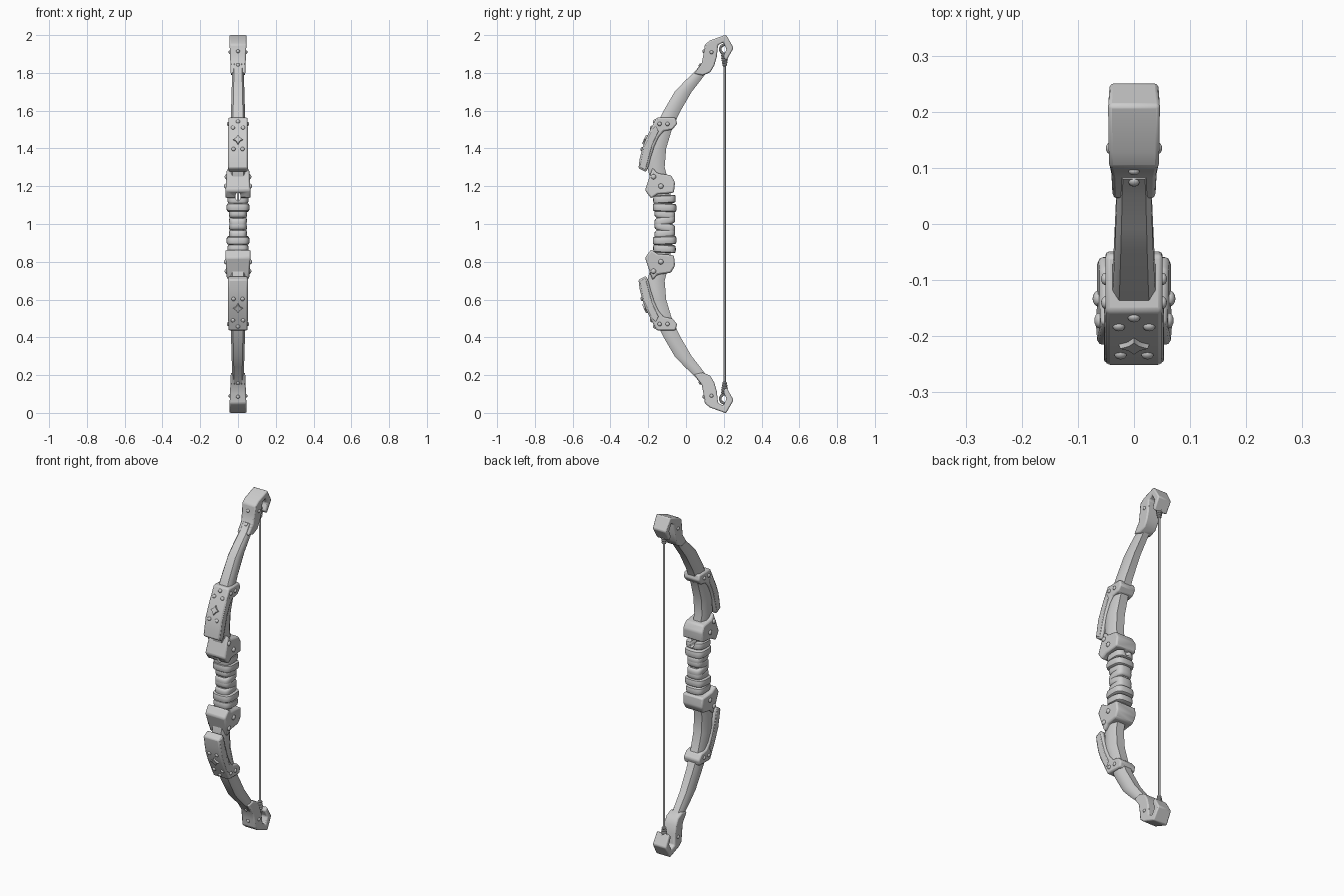
import bpy, bmesh, math
from mathutils import Matrix, Vector

cube = bpy.data.objects.get("Cube")
if cube:
    bpy.data.objects.remove(cube)

grey = bpy.data.materials.new("plain_grey")
grey.use_nodes = True
grey.diffuse_color = (0.6, 0.6, 0.6, 1)
grey.node_tree.nodes["Principled BSDF"].inputs["Base Color"].default_value = (0.6, 0.6, 0.6, 1)


def finish(name, bm, bevel=0, mirror=True, segments=2, flip=True):
    """Turn a bmesh into an object whose origin is the middle of the bow."""
    if flip:
        bmesh.ops.recalc_face_normals(bm, faces=bm.faces)
    mesh = bpy.data.meshes.new(name)
    bm.to_mesh(mesh)
    bm.free()
    mesh.materials.append(grey)
    ob = bpy.data.objects.new(name, mesh)
    ob.location.z = 1
    bpy.context.collection.objects.link(ob)
    if bevel:
        m = ob.modifiers.new("soft_edges", 'BEVEL')
        m.width, m.segments, m.limit_method = bevel, segments, 'ANGLE'
        m.angle_limit = math.radians(35)
    if mirror:
        m = ob.modifiers.new("both_halves", 'MIRROR')
        m.use_axis = (False, False, True)
    bpy.ops.object.select_all(action='DESELECT')
    ob.select_set(True)
    bpy.context.view_layer.objects.active = ob
    bpy.ops.object.shade_smooth_by_angle(angle=math.radians(40))
    return ob


def plate(name, outline, width, bevel):
    """Side outline in (y, z), extruded across x; width is a function of z."""
    bm = bmesh.new()
    sides = [[bm.verts.new((s * width(z), y, z)) for y, z in outline] for s in (-1, 1)]
    for side in sides:
        bm.faces.new(side)
    n = len(outline)
    for i in range(n):
        j = (i + 1) % n
        bm.faces.new((sides[0][i], sides[0][j], sides[1][j], sides[1][i]))
    return finish(name, bm, bevel)


def band(name, y, z, hx, hy, height, tilt=0, mirror=True):
    """Rounded rectangular wrap with a bulging edge."""
    bm = bmesh.new()
    loops = []
    for t, s in ((-.5, .86), (-.4, .96), (-.15, 1), (.15, 1), (.4, .96), (.5, .86)):
        loop = []
        for k in range(24):
            a = math.tau * k / 24
            c, d = math.cos(a), math.sin(a)
            py = math.copysign(abs(d) ** .6, d) * hy * s
            px = math.copysign(abs(c) ** .6, c) * hx * s
            loop.append(bm.verts.new((px, y + py, z + t * height + tilt * py)))
        loops.append(loop)
    bridge(bm, loops)
    bm.faces.new(loops[0])
    bm.faces.new(loops[-1])
    return finish(name, bm, mirror=mirror)


def bridge(bm, loops):
    for a, b in zip(loops, loops[1:]):
        for i in range(len(a)):
            j = (i + 1) % len(a)
            bm.faces.new((a[i], a[j], b[j], b[i]))


def rivets(name, spots, radius):
    """Flattened domes at (position, normal)."""
    bm = bmesh.new()
    for pos, normal in spots:
        turn = Vector(normal).to_track_quat('Z', 'Y').to_matrix().to_4x4()
        bmesh.ops.create_uvsphere(bm, u_segments=12, v_segments=8, radius=radius,
                                  matrix=Matrix.Translation(pos) @ turn @ Matrix.Diagonal((1, 1, .7, 1)))
    return finish(name, bm)


# Limbs: chamfered section following the curve (front y, back y, z, half width)
sections = [(-.155, -.07, 0, .035), (-.16, -.075, .12, .036), (-.185, -.093, .22, .04),
            (-.205, -.113, .3, .042), (-.197, -.105, .4, .043), (-.165, -.075, .5, .041),
            (-.124, -.034, .59, .037), (-.06, .03, .7, .034), (-.008, .073, .755, .032),
            (.05, .115, .81, .03), (.08, .14, .85, .028)]
bm = bmesh.new()
loops = []
for f, b, z, w in sections:
    c = (b - f) * .2
    half = [(w * .7, f), (w, f + c), (w, b - 1.6 * c), (w * .6, b)]
    ring = half + [(-x, y) for x, y in reversed(half)]
    loops.append([bm.verts.new((x, y, z)) for x, y in ring])
bridge(bm, loops)
bm.faces.new(loops[-1])
limb = finish("limbs", bm)

# Armour plates on the front of each limb
armour = [(-.252, .295), (-.245, .345), (-.232, .4), (-.213, .45), (-.188, .5), (-.157, .563),
          (-.055, .563), (-.047, .53), (-.072, .5), (-.118, .492), (-.145, .46),
          (-.168, .41), (-.187, .35), (-.2, .3), (-.212, .275)]
plate("limb_armour", armour, lambda z: .051, .008)

# Raised rim along the inner edge of each armour plate
trim = [(-.247, .3), (-.227, .4), (-.185, .495), (-.16, .52), (-.145, .49), (-.178, .42), (-.2, .34), (-.214, .285)]
plate("armour_rim", trim, lambda z: .0535, .004)

# Collars beside the grip
collar = [(-.177, .297), (-.15, .268), (-.08, .258), (-.058, .222), (-.064, .165),
          (-.15, .158), (-.185, .135), (-.217, .178), (-.2, .23)]
collar_ob = plate("grip_collar", collar, lambda z: .068 - .06 * (z - .14), .009)

# Hooked tips that hold the string
tip = [(.043, .797), (.083, .85), (.093, .9), (.1, .95), (.128, .972), (.212, 1.002),
       (.252, .932), (.214, .865), (.196, .885), (.215, .925), (.197, .962), (.17, .948),
       (.163, .885), (.15, .84), (.13, .805), (.09, .786)]
plate("limb_tip", tip, lambda z: .038 + .04 * (z - .79), .007)

# Grip wrapping: tilted strips in the middle, thick rings at both ends
for i, tilt in enumerate((.12, -.2, .2, -.12)):
    band("grip_wrap_%d" % i, -.112, (i - 1.5) * .034, .047, .055, .042, tilt, False)
band("grip_ring_inner", -.113, .087, .061, .063, .044, -.04)
ring = band("grip_ring_outer", -.114, .131, .056, .06, .042, .05)

# Sight hole through the upper end of the grip
bm = bmesh.new()
bmesh.ops.create_cone(bm, cap_ends=True, segments=16, radius1=.014, radius2=.014, depth=.5,
                      matrix=Matrix.Translation((0, -.1, .145)) @ Matrix.Diagonal((1, 1, 1.6, 1))
                      @ Matrix.Rotation(math.pi / 2, 4, 'X'))
cutter = finish("hole_cutter", bm, mirror=False)
for ob in (limb, ring, collar_ob):
    m = ob.modifiers.new("sight_hole", 'BOOLEAN')
    m.operation, m.solver, m.object = 'DIFFERENCE', 'EXACT', cutter
    bpy.context.view_layer.objects.active = ob
    for name in [mod.name for mod in ob.modifiers if mod.type in {'BEVEL', 'MIRROR', 'BOOLEAN'}]:
        bpy.ops.object.modifier_move_to_index(modifier=name, index=len(ob.modifiers) - 1)
    while ob.modifiers:
        bpy.ops.object.modifier_apply(modifier=ob.modifiers[0].name)
bpy.data.objects.remove(cutter)

# Rivets
front = (0, -.91, .41)
armour_spots = [((0, -.167, .543), front)]
for s in (-1, 1):
    armour_spots += [((s * .027, -.183, .51), front), ((s * .024, -.233, .397), front)]
    armour_spots += [((s * .051, y, .53), (s, 0, 0)) for y in (-.14, -.098)]
rivets("armour_rivets", armour_spots, .011)
rivets("collar_rivets", [((s * x, y, z), (s, 0, 0)) for s in (-1, 1)
                         for x, y, z in ((.061, -.172, .25), (.064, -.133, .2))], .014)
rivets("tip_rivets", [((0, .094, .915), (0, -1, .15)), ((0, .075, .842), (0, -.8, .6))]
       + [((s * .043, .135, .91), (s, 0, 0)) for s in (-1, 1)], .01)

# Four-pointed ornament on each armour plate
bm = bmesh.new()
star = Matrix.Translation((0, -.215, .446)) @ Vector(front).to_track_quat('Z', 'Y').to_matrix().to_4x4()
rim = []
for k in range(8):
    r, a = (.029 if k % 2 == 0 else .016), math.tau * k / 8
    rim.append(Vector((r * math.cos(a), r * math.sin(a), 0)))
base = [bm.verts.new(star @ (p - Vector((0, 0, .006)))) for p in rim]
top = [bm.verts.new(star @ (p * .85 + Vector((0, 0, .008)))) for p in rim]
bridge(bm, [base, top])
bm.faces.new(top)
bm.faces.new(base)
finish("armour_star", bm)

# String with wound ends and a loop over each hook
bm = bmesh.new()
bmesh.ops.create_cone(bm, cap_ends=True, segments=10, radius1=.006, radius2=.006, depth=1.78,
                      matrix=Matrix.Translation((0, .205, 0)))
finish("bow_string", bm, mirror=False)


def torus(bm, matrix, major, minor):
    rows = []
    for i in range(16):
        a = math.tau * i / 16
        row = []
        for k in range(8):
            b = math.tau * k / 8
            r = major + minor * math.cos(b)
            row.append(bm.verts.new(matrix @ Vector((r * math.cos(a), r * math.sin(a), minor * math.sin(b)))))
        rows.append(row)
    bridge(bm, rows + rows[:1])


bm = bmesh.new()
for i in range(5):
    torus(bm, Matrix.Translation((0, .205, .842 + i * .013)) @ Matrix.Rotation(.15, 4, 'X'),
          .006 + i * .002, .007)
torus(bm, Matrix.Translation((0, .205, .925)) @ Matrix.Rotation(math.pi / 2, 4, 'Y'), .024, .007)
finish("string_winding", bm)
